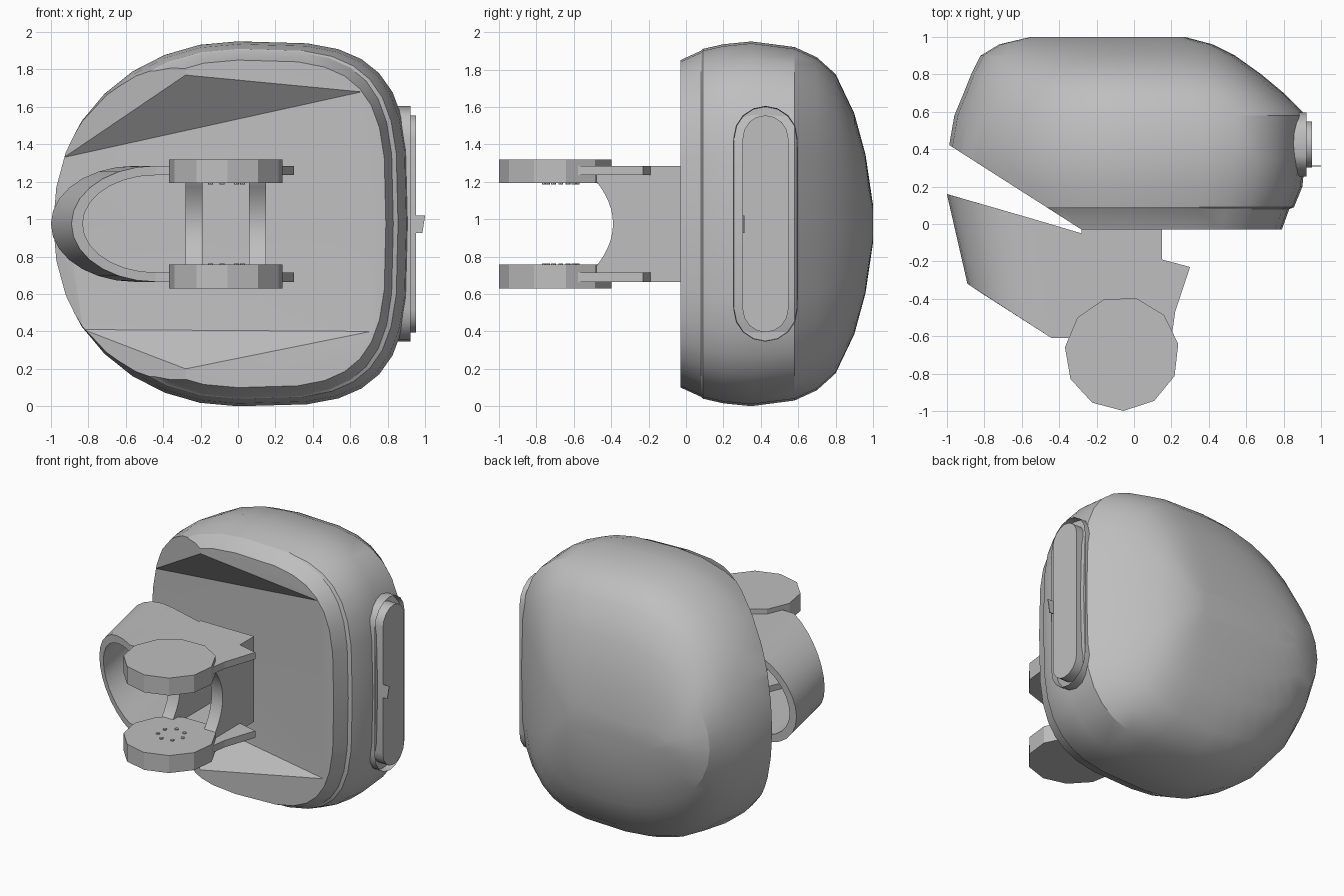
import bpy, bmesh, math
from mathutils import Vector

cube = bpy.data.objects.get("Cube")
if cube:
    bpy.data.objects.remove(cube, do_unlink=True)

grey = bpy.data.materials.new("plain_grey")
grey.use_nodes = True
COLOUR = (0.52, 0.52, 0.52, 1)
grey.diffuse_color = COLOUR
grey.node_tree.nodes["Principled BSDF"].inputs["Base Color"].default_value = COLOUR
MID = 0.975  # height of the horizontal symmetry plane


def finish(name, bm, smooth=None):
    bmesh.ops.recalc_face_normals(bm, faces=bm.faces)
    me = bpy.data.meshes.new(name)
    bm.to_mesh(me)
    bm.free()
    me.materials.append(grey)
    ob = bpy.data.objects.new(name, me)
    bpy.context.collection.objects.link(ob)
    if smooth:
        shade(ob, smooth)
    return ob


def shade(ob, angle):
    bpy.ops.object.select_all(action="DESELECT")
    ob.select_set(True)
    bpy.context.view_layer.objects.active = ob
    bpy.ops.object.shade_smooth_by_angle(angle=math.radians(angle))


def loft(rings):
    """Skin closed rings of equal length and cap both ends."""
    bm = bmesh.new()
    vs = [[bm.verts.new(p) for p in r] for r in rings]
    n = len(vs[0])
    for a, b in zip(vs, vs[1:]):
        for i in range(n):
            j = (i + 1) % n
            bm.faces.new((a[i], a[j], b[j], b[i]))
    bm.faces.new(vs[0])
    bm.faces.new(vs[-1])
    return bm


def slab(pts, z0, z1):
    return loft([[(x, y, z) for x, y in pts] for z in (z0, z1)])


def cut(ob, cutter):
    cutter.hide_render = True
    mod = ob.modifiers.new("cut", "BOOLEAN")
    mod.operation, mod.solver, mod.object = "DIFFERENCE", "EXACT", cutter
    dg = bpy.context.evaluated_depsgraph_get()
    me = bpy.data.meshes.new_from_object(ob.evaluated_get(dg))
    ob.modifiers.clear()
    ob.data = me
    bpy.data.objects.remove(cutter, do_unlink=True)


# Shell: depth, left reach, right reach, half height
def outline(y, left, right, half, n=32):
    ring = []
    for i in range(n):
        a = 2 * math.pi * i / n
        c, s = math.cos(a), math.sin(a)
        k = 2 / (3.6 if c > 0 else 2.05)
        x = math.copysign(abs(c) ** k, c) * (right if c > 0 else left)
        ring.append((x, y, MID + half * math.copysign(abs(s) ** k, s)))
    return ring


profile = [(-.03, .9, .79, .875), (.08, .95, .83, .925), (.09, .955, .855, .935),
           (.2, .98, .9, .96), (.35, 1, .915, .975), (.58, .96, .92, .945),
           (.7, .91, .8, .89), (.8, .87, .68, .8), (.9, .82, .54, .59),
           (.96, .72, .42, .37), (1, .55, .27, .1)]
bm = loft([outline(*p) for p in profile])

# Oblique trim on the front side corner
r = bmesh.ops.bisect_plane(bm, geom=bm.verts[:] + bm.edges[:] + bm.faces[:],
                           plane_co=(-.28, -.03, 0), plane_no=(-.46, -.72, 0),
                           clear_outer=True)
bmesh.ops.holes_fill(bm, edges=[e for e in bm.edges if e.is_boundary], sides=0)
shell = finish("shell", bm)

# Slanted pocket in the front, from ceiling and floor triangles
bm = bmesh.new()
for tri in (((-.28, -.03, 1.77), (-.93, .385, 1.33), (.66, -.03, 1.68)),
            ((-.28, -.03, .2), (-.83, .32, .41), (.71, -.03, .4))):
    near, deep, side = map(Vector, tri)
    for p in (deep + (deep - side) * .2, side + (side - deep) * .05,
              near + (near - (deep + side) / 2) * 2):
        bm.verts.new(p)
bmesh.ops.convex_hull(bm, input=bm.verts)
cut(shell, finish("pocket_cutter", bm))
shade(shell, 24)


# Side slot: rim with a sunken channel, and a raised plate
def stadium(x0, x1, yc, radius, half, n=9):
    pts = []
    for sign in (1, -1):
        for i in range(n):
            a = math.pi * i / (n - 1)
            pts.append((yc + sign * radius * math.cos(a),
                        MID + sign * (half - radius + radius * math.sin(a))))
    return loft([[(x, y, z) for y, z in pts] for x in (x0, x1)])


bm = stadium(.72, .922, .425, .17, .63)
outer = max(bm.faces, key=lambda f: f.calc_center_median().x)
bmesh.ops.inset_region(bm, faces=[outer], thickness=.03)
bmesh.ops.inset_region(bm, faces=[outer], thickness=.004, depth=-.05)
finish("slot_rim", bm, 30)
finish("slot_plate", stadium(.75, .952, .425, .122, .58), 30)
bm = loft([[(.94, y, .925), (.985, y, .925), (1, y, 1.02), (.94, y, 1.02)]
           for y in (.306, .312)])
finish("slot_tab", bm)

# Clip: rounded band joining the upper and lower plates
rings = []
for i in range(15):
    a = math.pi * i / 14
    s, c = math.sin(a), math.cos(a)
    zo, zi = MID + .31 * c, MID + .26 * c
    rings.append([(-.44 - .45 * s, -.61 + .29 * s, zo), (-.55 - .45 * s, .03 + .13 * s, zo),
                  (-.55 - .38 * s, .03 + .11 * s, zi), (-.44 - .39 * s, -.61 + .25 * s, zi)])
finish("clip_band", loft(rings), 35)

plate = [(-.55, .03), (-.28, -.05), (-.28, -.03), (.15, -.03), (.15, -.19),
         (.3, -.23), (.22, -.47), (.2, -.61), (-.44, -.61)]
for name, sign in (("upper", 1), ("lower", -1)):
    finish(name + "_clip_plate", slab(plate, MID + sign * .26, MID + sign * .31))
    # Round pad with a ring of small pins on its inner face
    pad = [(-.065 + .306 * math.cos(math.tau * (i + .3) / 11),
            -.693 + .306 * math.sin(math.tau * (i + .3) / 11)) for i in range(11)]
    finish(name + "_pad", slab(pad, MID + sign * .218, MID + sign * .345))
    bm = bmesh.new()
    for i in range(7):
        a = math.tau * i / 7
        res = bmesh.ops.create_cone(bm, cap_ends=True, segments=8, radius1=.013,
                                    radius2=.013, depth=.012)
        bmesh.ops.translate(bm, verts=res["verts"],
                            vec=(-.065 + .09 * math.cos(a), -.67 + .09 * math.sin(a),
                                 MID + sign * .217))
    finish(name + "_pad_pins", bm)

# Two upright walls with concave front edges between the plates
for name, x0, x1 in (("inner", -.28, -.19), ("outer", .06, .15)):
    side = [(-.03, MID + .3), (-.03, MID - .3), (-.5, MID - .3), (-.5, MID - .25)]
    side += [(-.39 - .1 * (t / 6) ** 2, MID + .24 * t / 6) for t in range(-6, 7)]
    side.append((-.5, MID + .3))
    finish(name + "_clip_wall", loft([[(x, y, z) for y, z in side] for x in (x0, x1)]), 30)
